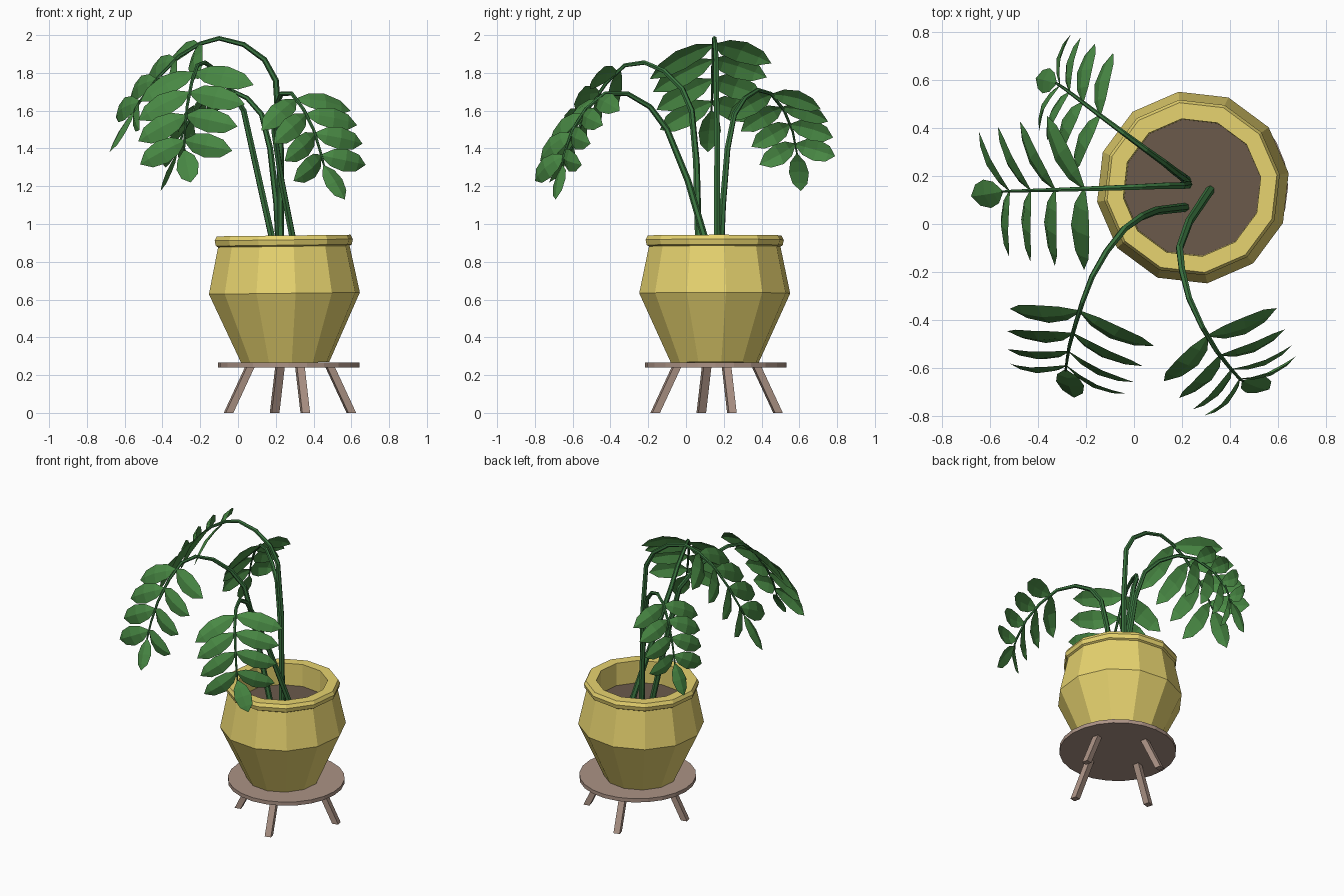
import bpy, bmesh, math
from mathutils import Vector as V

if "Cube" in bpy.data.objects:
    bpy.data.objects.remove(bpy.data.objects["Cube"])

def material(name, rgb):
    m = bpy.data.materials.new(name)
    m.diffuse_color = (*rgb, 1)
    m.use_nodes = True
    m.node_tree.nodes["Principled BSDF"].inputs["Base Color"].default_value = m.diffuse_color
    return m

POT = material("mustard_glaze", (0.80, 0.655, 0.16))
SOIL = material("brown_soil", (0.147, 0.102, 0.071))
WOOD = material("dusty_wood", (0.41, 0.29, 0.235))
LEAF = material("leaf_green", (0.066, 0.25, 0.058))
STEM = material("stem_green", (0.042, 0.175, 0.05))

def finish(bm, name, mat, loc=(0, 0, 0), fix=True):
    if fix:
        bmesh.ops.recalc_face_normals(bm, faces=bm.faces)
    me = bpy.data.meshes.new(name)
    bm.to_mesh(me)
    bm.free()
    me.materials.append(mat)
    ob = bpy.data.objects.new(name, me)
    ob.location = loc
    bpy.context.collection.objects.link(ob)
    return ob

def lathe(name, profile, sides, mat, loc, turn=0.0):
    """Turn a (radius, z) profile about z; first and last rings are capped."""
    bm = bmesh.new()
    rings = []
    for r, z in profile:
        rings.append([bm.verts.new((r * math.cos(turn + math.tau * i / sides),
                                    r * math.sin(turn + math.tau * i / sides), z))
                      for i in range(sides)])
    for a, b in zip(rings, rings[1:]):
        for i in range(sides):
            j = (i + 1) % sides
            bm.faces.new((a[i], a[j], b[j], b[i]))
    bm.faces.new(rings[0])
    bm.faces.new(rings[-1])
    return finish(bm, name, mat, loc)

# Pot, soil and stool plate
TURN = math.radians(8.5)
pot = lathe("pot", [(0.235, 0.0), (0.404, 0.367), (0.352, 0.615), (0.364, 0.622),
                    (0.37, 0.65), (0.358, 0.673), (0.29, 0.673), (0.287, 0.50)],
            12, POT, (0.25, 0.152, 0.266), TURN)
pot.rotation_euler = (0, -0.012, 0)
lathe("soil", [(0.288, 0.76), (0.288, 0.785)], 12, SOIL, (0.244, 0.152, 0), TURN)
lathe("stool_plate", [(0.375, 0.24), (0.375, 0.266)], 24, WOOD, (0.268, 0.157, 0))

# Four splayed square legs
for k in range(4):
    ang = math.radians(14 + 90 * k)
    out = V((math.cos(ang), math.sin(ang), 0))
    side = V((-out.y, out.x, 0))
    h = 0.021
    bm = bmesh.new()
    rings = [[bm.verts.new(out * (r + a * h) + side * (b * h) + V((0, 0, z)))
              for a, b in ((-1, -1), (1, -1), (1, 1), (-1, 1))]
             for r, z in ((0.335, 0.0), (0.218, 0.245))]
    for i in range(4):
        j = (i + 1) % 4
        bm.faces.new((rings[0][i], rings[0][j], rings[1][j], rings[1][i]))
    bm.faces.new(rings[0])
    bm.faces.new(rings[1])
    finish(bm, f"stool_leg_{k + 1}", WOOD, (0.275, 0.162, 0))

def add_leaf(bm, base, vec, normal, width, bend):
    """Pointed, creased and arched leaf from base along vec."""
    d = vec.normalized()
    n = (normal - d * normal.dot(d)).normalized()
    w = n.cross(d)
    rows = []
    for t, f in ((0.0, 0.1), (0.22, 0.76), (0.5, 1.0), (0.8, 0.74)):
        mid = base + vec * t + n * (bend * 4 * t * (1 - t))
        off, sag = w * (width * f / 2), n * (width * f * 0.12)
        rows.append([bm.verts.new(p) for p in (mid - off - sag, mid, mid + off - sag)])
    tip = bm.verts.new(base + vec)
    for a, b in zip(rows, rows[1:]):
        for i in (0, 1):
            bm.faces.new((a[i], b[i], b[i + 1], a[i + 1])).normal_flip()
    for i in (0, 1):
        bm.faces.new((rows[-1][i], rows[-1][i + 1], tip))

def along_from_end(pts, dist):
    """Point and tangent at a distance back from the end of the path."""
    for a, b in zip(reversed(pts[:-1]), reversed(pts[1:])):
        seg = (b - a).length
        if dist <= seg:
            return b + (a - b) * (dist / seg), (b - a).normalized()
        dist -= seg

def frond(name, path, left, right, tip, spacing, width, pitch):
    pts = [V(p) for p in path]
    left, right, tip = V(left), V(right), V(tip)
    # Tapered six-sided stalk
    cu = bpy.data.curves.new(name + "_curve", 'CURVE')
    cu.dimensions = '3D'
    cu.bevel_depth = 0.019
    cu.bevel_resolution = 1
    cu.use_fill_caps = True
    sp = cu.splines.new('POLY')
    sp.points.add(len(pts) - 1)
    for i, p in enumerate(pts):
        sp.points[i].co = (*p, 1)
        sp.points[i].radius = 1.0 - 0.72 * i / (len(pts) - 1)
    tmp = bpy.data.objects.new(name + "_tmp", cu)
    me = bpy.data.meshes.new_from_object(tmp)
    bpy.data.objects.remove(tmp)
    me.materials.clear()
    me.materials.append(STEM)
    for poly in me.polygons:
        poly.use_smooth = False
    bpy.context.collection.objects.link(bpy.data.objects.new(name + "_stalk", me))
    # Four pairs of leaves and one at the end, pitched towards the tip
    bm = bmesh.new()
    for k in range(4):
        base, tan = along_from_end(pts, 0.055 + spacing * k)
        normal = tan.cross(right - left).normalized() + tan * math.tan(math.radians(pitch))
        size = 0.9 + 0.07 * k
        for v in (left, right):
            add_leaf(bm, base, v * size, normal, width, 0.036)
    normal = tip.cross(right - left).normalized()
    add_leaf(bm, pts[-1], tip, normal, width * 0.95, 0.012)
    finish(bm, name + "_leaves", LEAF, fix=False)

frond("left_frond",
      [(.225, .165, .77), (.225, .165, 1.4), (.2, .16, 1.76), (.14, .16, 1.87),
       (.03, .155, 1.95), (-.1, .15, 1.983), (-.2, .147, 1.955), (-.31, .143, 1.89),
       (-.42, .14, 1.78), (-.515, .137, 1.655), (-.55, .135, 1.60)],
      (-.14, .275, -.09), (0, -.305, -.165), (-.13, -.02, -.22), .147, .13, 25)
frond("back_frond",
      [(.222, .18, .77), (.205, .195, 1.1), (.17, .22, 1.4), (.125, .256, 1.58),
       (.05, .31, 1.665), (-.044, .38, 1.71), (-.138, .45, 1.69), (-.23, .52, 1.60),
       (-.29, .565, 1.49), (-.325, .588, 1.37)],
      (.05, .235, -.07), (-.095, -.21, -.12), (-.085, .02, -.195), .115, .115, 20)
frond("front_left_frond",
      [(.215, .07, .77), (.09, .055, 1.33), (.03, .03, 1.6), (-.04, -.02, 1.715),
       (-.115, -.115, 1.81), (-.175, -.22, 1.855), (-.215, -.325, 1.84),
       (-.245, -.42, 1.75), (-.27, -.51, 1.62), (-.28, -.57, 1.5), (-.285, -.61, 1.39)],
      (-.262, .01, -.14), (.28, -.13, -.06), (.035, -.115, -.17), .145, .13, 20)
frond("front_right_frond",
      [(.32, .145, .77), (.23, .01, 1.23), (.19, -.1, 1.5), (.2, -.19, 1.62),
       (.23, -.31, 1.69), (.285, -.43, 1.69), (.345, -.53, 1.61), (.4, -.6, 1.5),
       (.44, -.645, 1.37), (.455, -.655, 1.31)],
      (-.165, -.17, -.15), (.26, .105, -.055), (.11, -.035, -.18), .127, .12, 20)
